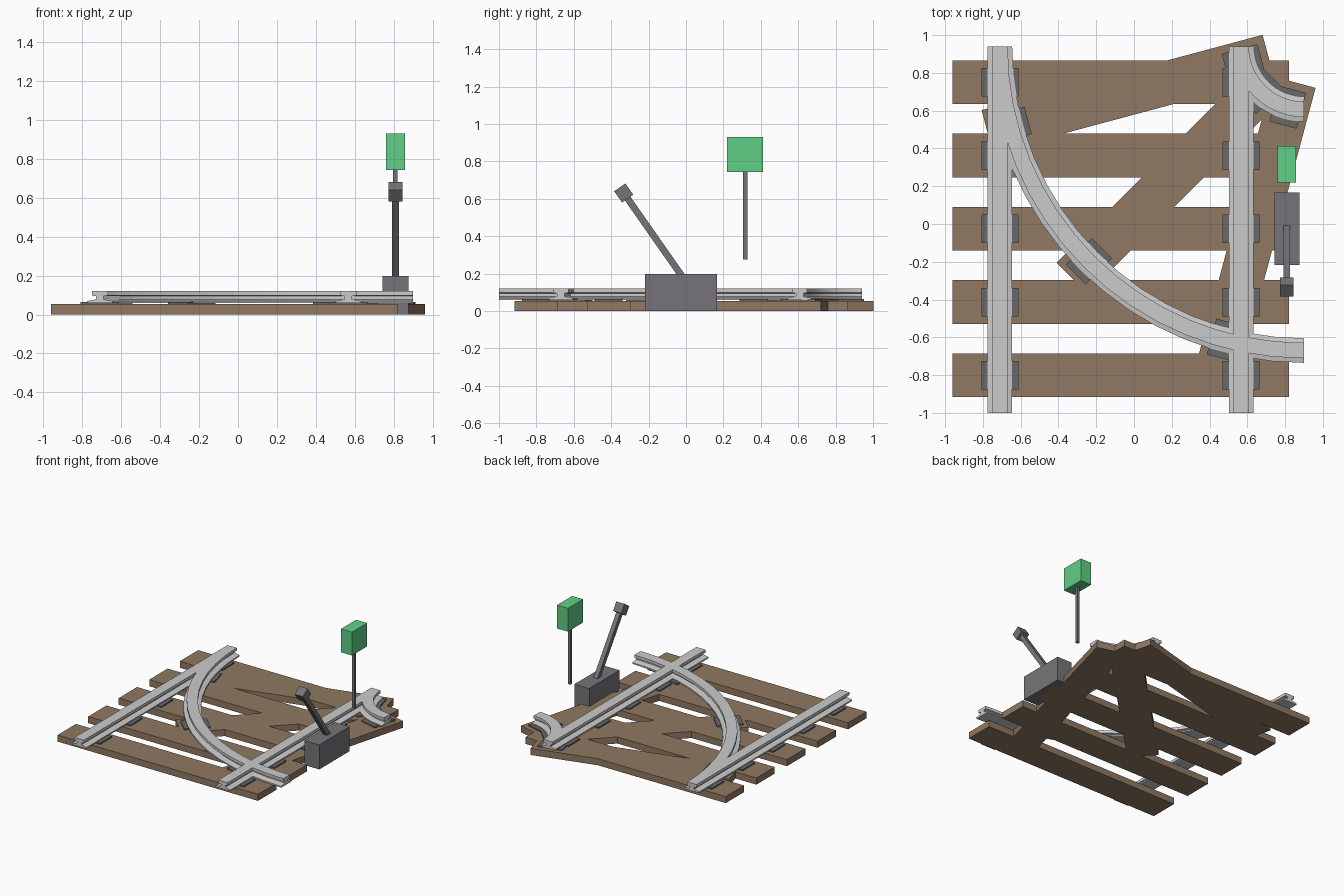
import bpy, bmesh
from math import radians, sin, cos, pi
from mathutils import Matrix, Vector

if "Cube" in bpy.data.objects:
    bpy.data.objects.remove(bpy.data.objects["Cube"])


def material(name, rgb):
    m = bpy.data.materials.new(name)
    m.diffuse_color = (*rgb, 1)
    m.use_nodes = True
    m.node_tree.nodes["Principled BSDF"].inputs["Base Color"].default_value = m.diffuse_color
    return m


WOOD = material("wood", (0.28, 0.19, 0.125))
STEEL = material("rail_steel", (0.52, 0.52, 0.54))
DARK = material("plate_steel", (0.14, 0.14, 0.14))
IRON = material("lever_iron", (0.18, 0.175, 0.19))
GREEN = material("signal_green", (0.12, 0.62, 0.24))


def finish(name, bm, mat):
    bmesh.ops.recalc_face_normals(bm, faces=bm.faces)
    me = bpy.data.meshes.new(name)
    bm.to_mesh(me)
    bm.free()
    me.materials.append(mat)
    ob = bpy.data.objects.new(name, me)
    bpy.context.collection.objects.link(ob)
    return ob


def box(name, centre, size, mat, angle=0, axis='Z'):
    bm = bmesh.new()
    bmesh.ops.create_cube(bm, size=1, matrix=Matrix.Diagonal((*size, 1)))
    ob = finish(name, bm, mat)
    ob.location = centre
    ob.rotation_euler['XYZ'.index(axis)] = angle
    return ob


# Half of the rail cross-section (sideways, height), mirrored to a full profile
HALF = [(0.065, 0.058), (0.065, 0.069), (0.02, 0.078), (0.02, 0.094),
        (0.041, 0.098), (0.041, 0.121)]
PROFILE = HALF + [(-x, z) for x, z in reversed(HALF)]


def rail(name, stations):
    """Sweep the profile along (point, sideways direction) stations."""
    bm = bmesh.new()
    rings = [[bm.verts.new((p.x + d.x * s, p.y + d.y * s, z)) for s, z in PROFILE]
             for p, d in stations]
    n = len(PROFILE)
    for a, b in zip(rings, rings[1:]):
        for i in range(n):
            j = (i + 1) % n
            bm.faces.new((a[i], a[j], b[j], b[i]))
    bm.faces.new(rings[0])
    bm.faces.new(rings[-1])
    return finish(name, bm, STEEL)


RAIL_X = {"left": -0.71, "right": 0.567}
CENTRE = Vector((0.9, 0.94))           # centre of the diverging curve
RADII = {"outer": 1.61, "inner": 0.333}
SLEEPER_H, SLEEPER_W = 0.053, 0.232
PLATE_Z, PLATE = 0.056, (0.196, 0.15, 0.014)

# Straight track: sleepers with a plate under each rail
for k in range(5):
    y = 0.75 - 0.3878 * k
    box(f"straight_sleeper_{k + 1}", (-0.07, y, SLEEPER_H / 2),
        (1.78, SLEEPER_W, SLEEPER_H), WOOD)
    for side, x in RAIL_X.items():
        box(f"{side}_plate_{k + 1}", (x, y, PLATE_Z), PLATE, DARK)

for side, x in RAIL_X.items():
    rail(f"{side}_straight_rail",
         [(Vector((x, y)), Vector((1, 0))) for y in (-1, 0.94)])

# Curved track: radial sleepers with plates
for k, deg in enumerate((15, 45, 75)):
    a = radians(deg)
    out = Vector((-cos(a), -sin(a)))
    mid = CENTRE + out * 0.966
    box(f"curve_sleeper_{k + 1}", (*mid, SLEEPER_H / 2),
        (1.54, SLEEPER_W, SLEEPER_H), WOOD, a)
    for side, r in RADII.items():
        box(f"{side}_curve_plate_{k + 1}", (*(CENTRE + out * r), PLATE_Z),
            PLATE, DARK, a)

STEPS = 16
for side, r in RADII.items():
    dirs = [Vector((-cos(pi / 2 * i / STEPS), -sin(pi / 2 * i / STEPS)))
            for i in range(STEPS + 1)]
    rail(f"{side}_curved_rail", [(CENTRE + d * r, d) for d in dirs])

# Switch lever: housing, leaning bar and grip
X = 0.809
TILT = radians(35)
grip = Vector((X, -0.333, 0.631))
down = Vector((0, sin(TILT), -cos(TILT)))
box("lever_housing", (X, -0.026, 0.0985), (0.132, 0.384, 0.197), IRON)
box("lever_bar", grip + down * 0.29, (0.036, 0.036, 0.58), IRON, TILT, 'X')
box("lever_grip", grip, (0.073, 0.073, 0.073), IRON, TILT, 'X')

# Signal: post and green lamp box
box("signal_post", (X, 0.316, 0.512), (0.023, 0.023, 0.474), IRON)
box("signal_lamp", (X, 0.316, 0.8365), (0.098, 0.193, 0.187), GREEN)
